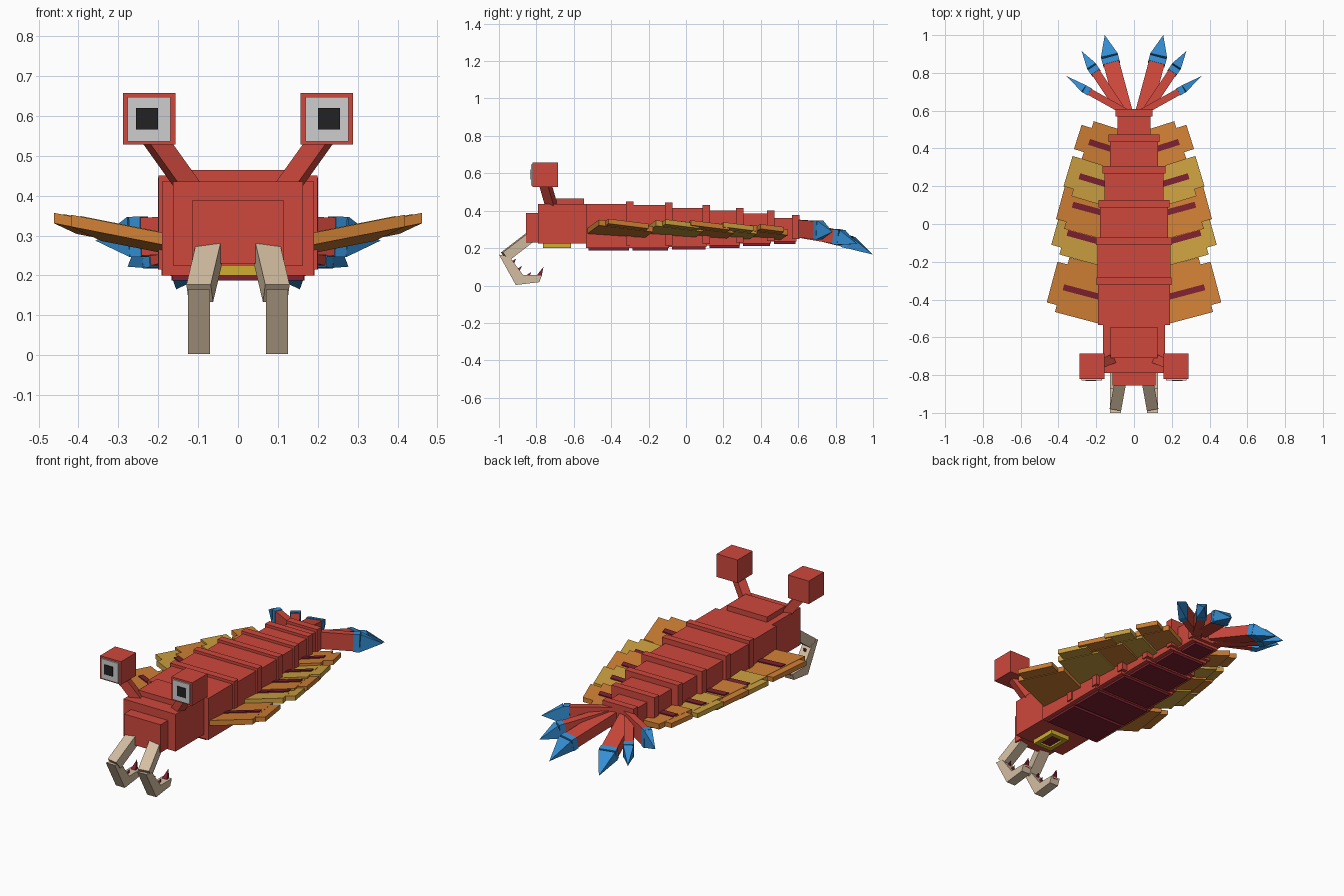
import bpy, bmesh
from mathutils import Vector as V

if "Cube" in bpy.data.objects:
    bpy.data.objects.remove(bpy.data.objects["Cube"])


def material(name, r, g, b):
    m = bpy.data.materials.new(name)
    m.diffuse_color = [((c / 255 + 0.055) / 1.055) ** 2.4 for c in (r, g, b)] + [1]
    m.use_nodes = True
    m.node_tree.nodes["Principled BSDF"].inputs["Base Color"].default_value = m.diffuse_color
    return m


RED = material("shell red", 207, 72, 60)
MAROON = material("dark maroon", 126, 32, 48)
ORANGE = material("fin orange", 208, 128, 52)
GOLD = material("fin gold", 204, 160, 64)
BLUE = material("tail blue", 52, 142, 212)
TAN = material("claw tan", 212, 190, 162)
WHITE = material("eye white", 205, 205, 205)
BLACK = material("pupil black", 34, 34, 34)
YELLOW = material("mouth yellow", 208, 174, 46)


def solid(name, points, mat, side=1):
    """Flat-faced convex solid around the points, optionally mirrored in x."""
    bm = bmesh.new()
    for p in points:
        bm.verts.new((p[0] * side, p[1], p[2]))
    bmesh.ops.convex_hull(bm, input=bm.verts[:])
    bmesh.ops.dissolve_limit(bm, angle_limit=0.01, verts=bm.verts[:], edges=bm.edges[:])
    bmesh.ops.recalc_face_normals(bm, faces=bm.faces[:])
    me = bpy.data.meshes.new(name)
    bm.to_mesh(me)
    bm.free()
    me.materials.append(mat)
    ob = bpy.data.objects.new(name, me)
    bpy.context.collection.objects.link(ob)
    return ob


def box(name, xs, ys, zs, mat, side=1):
    return solid(name, [(x, y, z) for x in xs for y in ys for z in zs], mat, side)


def ring(p, d, w, h):
    """Rectangle of width w and height h around p, square to direction d."""
    a = d.cross(V((0, 0, 1))).normalized()
    b = a.cross(d).normalized()
    return [p + a * i * w / 2 + b * j * h / 2 for i in (-1, 1) for j in (-1, 1)]


def beam(name, p, q, w, h, mat, side=1):
    p, q = V(p), V(q)
    d = (q - p).normalized()
    return solid(name, ring(p, d, w, h) + ring(q, d, w, h), mat, side)


def spike(name, p, tip, w, h, mat, side=1):
    p, tip = V(p), V(tip)
    return solid(name, ring(p, (tip - p).normalized(), w, h) + [tip], mat, side)


# Head, brow plate and snout
box("head", (-0.163, 0.163), (-0.79, -0.52), (0.225, 0.435), RED)
box("brow_plate", (-0.125, 0.125), (-0.71, -0.545), (0.43, 0.465), RED)
box("snout", (-0.115, 0.115), (-0.855, -0.78), (0.23, 0.388), RED)

# Mouth: square frame with a dark opening
box("mouth_opening", (-0.04, 0.04), (-0.745, -0.635), (0.21, 0.23), MAROON)
for s in (1, -1):
    box("mouth_side", (0.035, 0.06), (-0.765, -0.615), (0.2, 0.23), YELLOW, s)
box("mouth_front", (-0.035, 0.035), (-0.765, -0.74), (0.2, 0.23), YELLOW)
box("mouth_back", (-0.035, 0.035), (-0.64, -0.615), (0.2, 0.23), YELLOW)

# Body segments: start y, end y, half width, bottom, top
segments = [
    (-0.535, -0.30, 0.190, 0.200, 0.435),
    (-0.30, -0.09, 0.192, 0.200, 0.430),
    (-0.09, 0.11, 0.180, 0.207, 0.415),
    (0.11, 0.29, 0.157, 0.215, 0.400),
    (0.29, 0.455, 0.126, 0.224, 0.385),
    (0.455, 0.59, 0.088, 0.235, 0.362),
]
for y0, y1, w, z0, z1 in segments:
    box("body_segment", (-w, w), (y0, y1), (z0, z1), RED)
    box("segment_ridge", (-w - 0.009, w + 0.009), (y1 - 0.022, y1 + 0.018),
        (z0 + 0.015, z1 + 0.015), RED)
    box("belly_plate", (-w + 0.025, w - 0.025), (y0 + 0.015, y1 - 0.005),
        (z0 - 0.013, z0 + 0.01), MAROON)

# Side fins: outer edge front point, outer edge back point, tip height, width
fins = [
    ((0.462, -0.415), (0.405, -0.20), 0.358, 0.25),
    ((0.438, -0.11), (0.388, 0.07), 0.355, 0.25),
    ((0.413, 0.026), (0.357, 0.233), 0.350, 0.23),
    ((0.373, 0.20), (0.325, 0.36), 0.340, 0.21),
    ((0.318, 0.397), (0.277, 0.525), 0.330, 0.17),
]


def fin_slab(name, a, u, v, us, vs, top, thick, mat, side):
    pts = []
    for i in us:
        for j in vs:
            p = a + u * i + v * j
            z = top + 0.19 * i - 0.12 * j
            pts += [(p.x, p.y, z), (p.x, p.y, z - thick)]
    solid(name, pts, mat, side)


for k, (a, b, top, width) in enumerate(fins):
    a, b = V(a), V(b)
    length = (b - a).length
    v = (b - a) / length
    u = V((v.y, -v.x))
    mat = (ORANGE, GOLD)[k % 2]
    for s in (1, -1):
        fin_slab("side_fin", a, u, v, (-0.055 - width, -0.055),
                 (-0.038, length + 0.038), top, 0.03, mat, s)
        fin_slab("side_fin_tip", a, u, v, (-0.06, 0), (0, length), top - 0.001, 0.026, mat, s)
        mid = 0.45 * length
        fin_slab("fin_rib", a, u, v, (-0.03 - width, -0.065),
                 (mid - 0.016, mid + 0.016), top + 0.006, 0.012, MAROON, s)

# Tail blades: root, end, tip, width, height
blades = [
    ((0.045, 0.575, 0.305), (0.122, 0.86, 0.235), (0.155, 1.0, 0.165), 0.085, 0.06),
    ((0.05, 0.575, 0.30), (0.208, 0.81, 0.26), (0.277, 0.915, 0.222), 0.048, 0.075),
    ((0.03, 0.585, 0.305), (0.245, 0.705, 0.297), (0.357, 0.783, 0.287), 0.036, 0.095),
]

for s in (1, -1):
    for root, end, tip, w, h in blades:
        beam("tail_blade", root, end, w, h, RED, s)
        d = (V(end) - V(root)).normalized()
        collar = V(end) + d * 0.02
        beam("tail_collar", V(end) - d * 0.012, collar, w + 0.006, h + 0.006, BLUE, s)
        spike("tail_point", collar, tip, w + 0.006, h + 0.006, BLUE, s)

    # Eyes on slanted stalks
    beam("eye_stalk", (0.115, -0.715, 0.41), (0.215, -0.755, 0.55), 0.05, 0.048, RED, s)
    box("eye_block", (0.157, 0.288), (-0.82, -0.685), (0.528, 0.658), RED, s)
    box("eye_white", (0.169, 0.277), (-0.828, -0.815), (0.536, 0.648), WHITE, s)
    box("pupil", (0.201, 0.256), (-0.832, -0.825), (0.566, 0.62), BLACK, s)

    # Folding claws
    beam("claw_upper_arm", (0.07, -0.825, 0.265), (0.096, -0.968, 0.155), 0.062, 0.055, TAN, s)
    solid("claw_forearm", [(x, y, z) for x in (0.07, 0.126) for y, z in
          ((-1.0, 0.165), (-0.945, 0.155), (-0.87, 0.055), (-0.91, 0.003))], TAN, s)
    solid("claw_hand", [(x, y, z) for x in (0.07, 0.126) for y, z in
          ((-0.91, 0.003), (-0.785, 0.018), (-0.77, 0.055), (-0.87, 0.055))], TAN, s)
    spike("claw_point", (0.098, -0.785, 0.05), (0.098, -0.762, 0.1), 0.03, 0.026, MAROON, s)
    for y, z in ((-0.925, 0.125), (-0.895, 0.085), (-0.845, 0.052)):
        spike("claw_tooth", (0.098, y, z), (0.098, y + 0.018, z + 0.02), 0.016, 0.016, MAROON, s)
